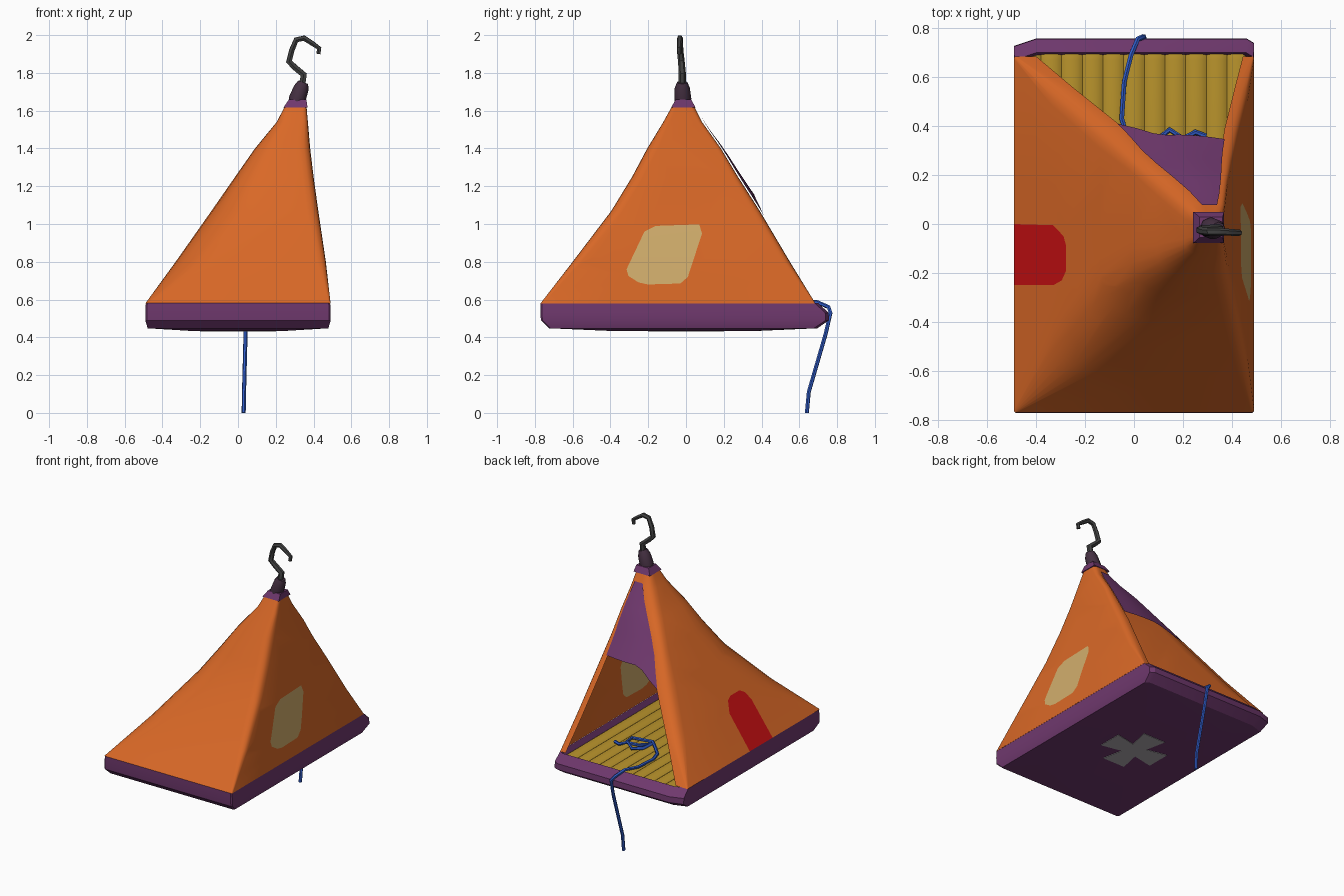
import bpy, bmesh, math
from mathutils import Vector

if "Cube" in bpy.data.objects:
    bpy.data.objects.remove(bpy.data.objects["Cube"])


def mat(name, col):
    m = bpy.data.materials.new(name)
    m.diffuse_color = (*col, 1)
    m.use_nodes = True
    m.node_tree.nodes["Principled BSDF"].inputs["Base Color"].default_value = m.diffuse_color
    return m


ORANGE = mat("orange canvas", (0.70, 0.14, 0.02))
PURPLE = mat("purple fabric", (0.16, 0.04, 0.155))
GOLD = mat("gold padding", (0.43, 0.26, 0.022))
SAND = mat("sand patch", (0.64, 0.42, 0.15))
RED = mat("red patch", (0.58, 0.005, 0.006))
BLUE = mat("blue rope", (0.03, 0.11, 0.60))
GREY = mat("grey cross", (0.42, 0.40, 0.42))
IRON = mat("dark iron", (0.055, 0.055, 0.055))
PLUM = mat("dark plum", (0.06, 0.03, 0.055))


def finish(name, bm, mats, angle=40, fix=True):
    if fix:
        bmesh.ops.recalc_face_normals(bm, faces=bm.faces)
    me = bpy.data.meshes.new(name)
    bm.to_mesh(me)
    bm.free()
    for m in mats:
        me.materials.append(m)
    ob = bpy.data.objects.new(name, me)
    bpy.context.collection.objects.link(ob)
    bpy.context.view_layer.objects.active = ob
    ob.select_set(True)
    bpy.ops.object.shade_smooth_by_angle(angle=math.radians(angle))
    ob.select_set(False)
    return ob


def loft(bm, rows, closed=False):
    vs = [[bm.verts.new(p) for p in r] for r in rows]
    n = len(rows[0])
    for a, b in zip(vs, vs[1:]):
        for i in range(n if closed else n - 1):
            j = (i + 1) % n
            bm.faces.new((a[i], a[j], b[j], b[i]))
    return vs


def tube(name, pts, radii, m, sides=1):
    cu = bpy.data.curves.new(name, 'CURVE')
    cu.dimensions = '3D'
    cu.bevel_depth = 1.0
    cu.bevel_resolution = sides
    cu.use_fill_caps = True
    sp = cu.splines.new('POLY')
    sp.points.add(len(pts) - 1)
    for i, (q, p) in enumerate(zip(sp.points, pts)):
        q.co = (*p, 1)
        q.radius = radii[i] if isinstance(radii, list) else radii
    cu.materials.append(m)
    ob = bpy.data.objects.new(name, cu)
    bpy.context.collection.objects.link(ob)
    bpy.context.view_layer.objects.active = ob
    ob.select_set(True)
    bpy.ops.object.convert(target='MESH')
    bpy.ops.object.shade_smooth_by_angle(angle=math.radians(50))
    bpy.ops.object.select_all(action='DESELECT')


# canvas levels: z, left, right, front, back, opening left, opening right
LEVELS = [(0.58, -.49, .49, -.77, .685, -.40, .445),
          (0.80, -.33, .465, -.60, .55, -.24, .41),
          (1.07, -.14, .425, -.395, .39, -.04, .37),
          (1.25, -.015, .40, -.285, .275, .06, .352),
          (1.40, .09, .382, -.205, .185, .17, .348),
          (1.54, .205, .37, -.12, .085, .285, .337),
          (1.63, .252, .362, -.07, .04, .30, .32)]
FRONT_LEFT_ROUND = [.01, .18, .24, .18, .12, .06, .02]


def level(z):
    for a, b in zip(LEVELS, LEVELS[1:]):
        if z <= b[0]:
            t = (z - a[0]) / (b[0] - a[0])
            return [p + (q - p) * t for p, q in zip(a, b)]
    return LEVELS[-1]


def corner(p, a, b, n):
    # rounded corner between points a and b
    p, a, b = Vector(p), Vector(a), Vector(b)
    return [a * (1 - t) ** 2 + p * 2 * t * (1 - t) + b * t * t
            for t in [i / n for i in range(n + 1)]]


# tent canvas, open at the back
bm = bmesh.new()
rows = []
for (z, l, r, f, b, ol, orr), fr in zip(LEVELS, FRONT_LEFT_ROUND):
    s = min(0.012 + (z - 0.58) * 0.15, 0.06, (r - l) * .2)
    e1, e2 = (ol - l) * .8, (r - orr) * .8
    if z < 0.6:
        e1 = e2 = 0.01
    rows.append([(ol, b, z)]
                + corner((l, b, z), (l + e1, b, z), (l, b - e1, z), 4)
                + corner((l, f, z), (l, f + fr, z), (l + fr, f, z), 6)
                + corner((r, f, z), (r - s, f, z), (r, f + s, z), 4)
                + corner((r, b, z), (r, b - e2, z), (r - e2, b, z), 4)
                + [(orr, b, z)])
vs = loft(bm, rows)
bm.faces.new((vs[-2][-1], vs[-2][0], vs[-1][0], vs[-1][-1]))
bm.normal_update()


def cut_patch(side, outline, index):
    # cut a convex (y, z) outline into the canvas on one side
    n = len(outline)
    planes = []
    for i in range(n):
        (y0, z0), (y1, z1) = outline[i], outline[(i + 1) % n]
        planes.append((Vector((0, y0, z0)), Vector((0, z1 - z0, y0 - y1)).normalized()))

    def near():
        return [f for f in bm.faces if f.normal.x * side > 0.5
                and f.calc_center_median().z < 1.3]
    for co, no in planes:
        fs = near()
        es = {e for f in fs for e in f.edges}
        ve = {v for f in fs for v in f.verts}
        bmesh.ops.bisect_plane(bm, geom=fs + list(es) + list(ve),
                               plane_co=co, plane_no=no, dist=1e-5)
        bm.normal_update()
    for f in near():
        c = f.calc_center_median()
        if all((c - co).dot(no) < 1e-4 for co, no in planes):
            f.material_index = index


# outlines run counter-clockwise in (y, z)
cut_patch(1, [(-.25, .69), (-.20, .68), (-.03, .685), (.01, .72), (.085, .95),
              (.07, .998), (-.16, .99), (-.22, .96), (-.315, .76), (-.305, .725)], 1)
cut_patch(-1, [(-.25, .57), (0, .57), (-.005, .80), (-.05, .86), (-.09, .875),
               (-.19, .875), (-.23, .85), (-.25, .80)], 2)
finish("tent_canvas", bm, [ORANGE, SAND, RED], 45)

# door flap tied back over the upper half of the opening
bm = bmesh.new()
rows = []
for j in range(7):
    v = j / 6
    row = []
    for i in range(9):
        u = i / 8
        zb = 1.05 + 0.10 * min(1, u / 0.3)
        z = zb + (1.57 - zb) * v
        L = level(z)
        x = L[5] - .012 + (L[6] - L[5] + .02) * u
        row.append((x, L[4] + .008 + .018 * math.sin(math.pi * u) * (1 - v), z))
    rows.append(row)
loft(bm, rows)
finish("door_flap", bm, [PURPLE], 50)


# padded base tray
def ring(l, f, b, z, c=.03, cf=.008):
    return [(-l, b - c, z), (-l, f + cf, z), (-l + cf, f, z), (l - cf, f, z),
            (l, f + cf, z), (l, b - c * .6, z), (l - c, b, z), (-l + 3 * c, b, z)]


bm = bmesh.new()
vs = loft(bm, [ring(.465, -.745, .69, .53), ring(.488, -.77, .70, .581),
               ring(.491, -.771, .755, .53), ring(.491, -.768, .757, .49),
               ring(.478, -.725, .695, .448), ring(.25, -.40, .38, .434)], True)
bm.faces.new(vs[0])
bm.faces.new(vs[-1])
finish("base_tray", bm, [PURPLE], 30)

# ribbed floor pad
bm = bmesh.new()
N, ribs = 88, 11
rows = [[], [], [], []]
for i in range(N + 1):
    x = -.465 + .93 * i / N
    k = abs(math.sin(math.pi * ribs * i / N)) ** 0.7
    for r, (y, z) in zip(rows, [(-.74, .548 + .014 * k), (.67, .548 + .014 * k),
                                (.69 + .008 * k, .54 + .01 * k), (.69 + .008 * k, .525)]):
        r.append((x, y, z))
loft(bm, rows)
finish("floor_pad", bm, [GOLD], 60)

# grey cross under the base
bm = bmesh.new()
a, w, h = .20, .085, .055
pts = []
for q in range(4):
    c, s = [(1, 0), (0, 1), (-1, 0), (0, -1)][q]
    for x, y in [(a, -w), (a, w), (h, h)]:
        pts.append((x * c - y * s, x * s + y * c, .431))
top = [bm.verts.new(p) for p in pts]
f = bm.faces.new(top)
ext = bmesh.ops.extrude_face_region(bm, geom=[f])
bmesh.ops.translate(bm, vec=(0, 0, .008),
                    verts=[g for g in ext["geom"] if isinstance(g, bmesh.types.BMVert)])
finish("underside_cross", bm, [GREY], 20)

# purple peak cap
bm = bmesh.new()
vs = loft(bm, [[(l, f, z), (r, f, z), (r, b, z), (l, b, z)] for l, r, f, b, z in
               [(.242, .368, -.078, .05, 1.618), (.268, .362, -.055, .028, 1.658)]], True)
bm.faces.new(vs[0])
bm.faces.new(vs[-1])
finish("peak_cap", bm, [PURPLE], 20)

# hanging knob and hook
tube("peak_knob", [(.308, -.017, 1.63), (.315, -.017, 1.665), (.335, -.02, 1.72),
                   (.345, -.02, 1.75)], [.043, .045, .040, .028], PLUM, 2)
tube("hanging_hook", [(.338, -.02, 1.73), (.348, -.02, 1.79), (.30, -.022, 1.83),
                      (.27, -.025, 1.86), (.285, -.03, 1.92), (.308, -.032, 1.975),
                      (.35, -.032, 1.984), (.395, -.034, 1.955), (.430, -.036, 1.93),
                      (.425, -.036, 1.90)],
     [.02, .02, .018, .018, .016, .016, .016, .014, .013, .012], IRON)

# rope hanging over the back lip and coiled on the floor
tube("rope", [(.03, .64, 0), (.032, .65, .11), (.04, .74, .42), (.04, .765, .53),
              (.015, .755, .56), (-.012, .69, .588), (-.04, .58, .574), (-.05, .43, .574),
              (-.025, .35, .574), (.03, .29, .574), (.10, .22, .574), (.24, .25, .576),
              (.23, .33, .578), (.14, .32, .578), (.06, .29, .595), (.09, .34, .578),
              (.145, .385, .576), (.20, .35, .594), (.25, .375, .576), (.295, .358, .576)],
     .011, BLUE)
